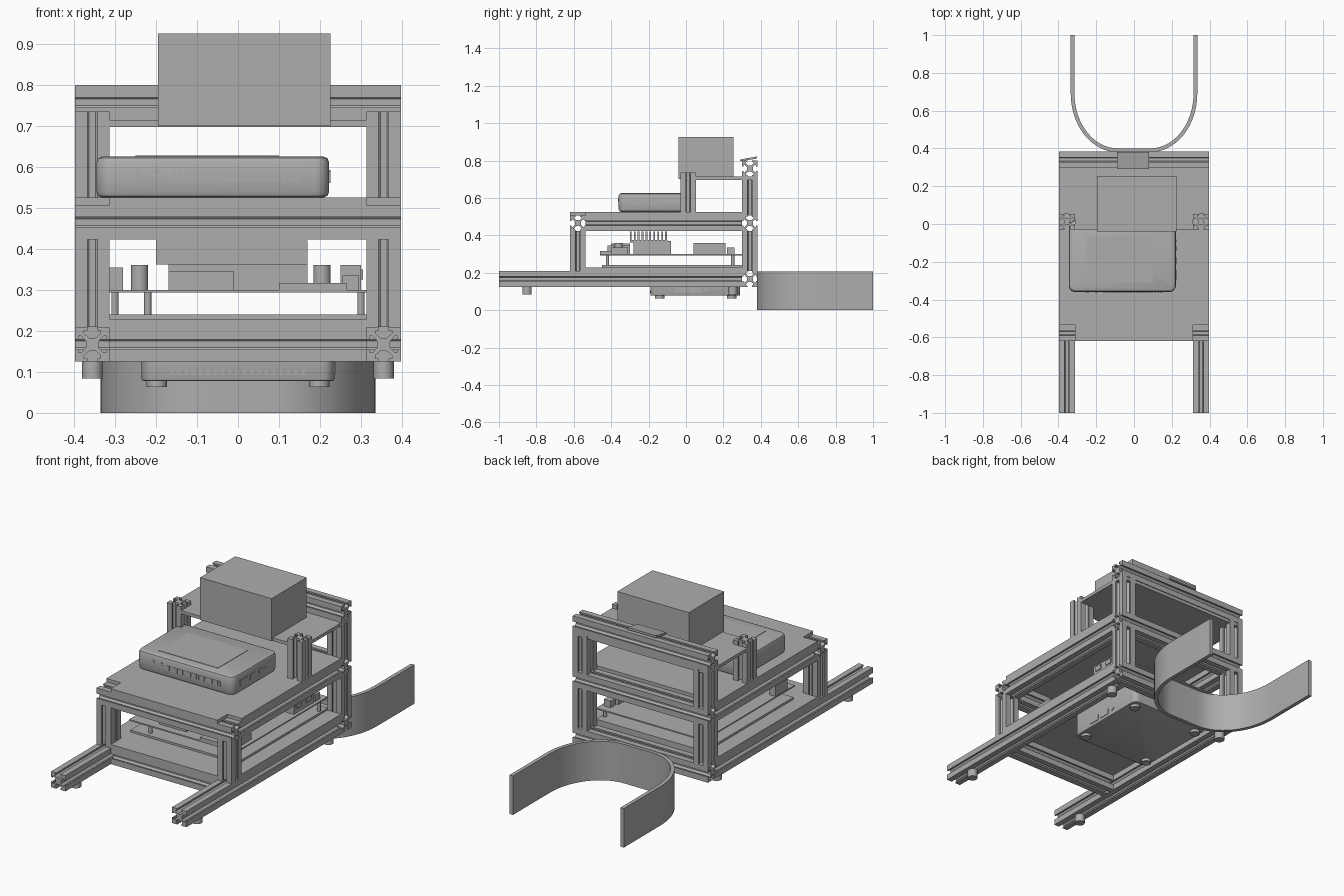
import bpy, bmesh, math
from mathutils import Matrix, Vector

if "Cube" in bpy.data.objects:
    bpy.data.objects.remove(bpy.data.objects["Cube"])

grey = bpy.data.materials.new("mid_grey")
grey.use_nodes = True
COLOUR = (0.42, 0.42, 0.42, 1)
grey.diffuse_color = COLOUR
grey.node_tree.nodes["Principled BSDF"].inputs["Base Color"].default_value = COLOUR


def finish(name, bm, smooth=False):
    bmesh.ops.recalc_face_normals(bm, faces=bm.faces)
    mesh = bpy.data.meshes.new(name)
    bm.to_mesh(mesh)
    bm.free()
    mesh.materials.append(grey)
    ob = bpy.data.objects.new(name, mesh)
    bpy.context.collection.objects.link(ob)
    if smooth:
        bpy.ops.object.select_all(action='DESELECT')
        ob.select_set(True)
        bpy.context.view_layer.objects.active = ob
        bpy.ops.object.shade_smooth_by_angle(angle=math.radians(35))
    return ob


def prism(name, points, length, matrix, smooth=False):
    """Extrude a closed 2D outline along its local z."""
    bm = bmesh.new()
    face = bm.faces.new([bm.verts.new((u, v, 0)) for u, v in points])
    ext = bmesh.ops.extrude_face_region(bm, geom=[face])
    moved = [g for g in ext["geom"] if isinstance(g, bmesh.types.BMVert)]
    bmesh.ops.translate(bm, verts=moved, vec=(0, 0, length))
    bm.transform(matrix)
    return finish(name, bm, smooth)


def box(name, xs, ys, zs):
    pts = [(xs[0], ys[0]), (xs[1], ys[0]), (xs[1], ys[1]), (xs[0], ys[1])]
    return prism(name, pts, zs[1] - zs[0], Matrix.Translation((0, 0, zs[0])))


def cylinder(name, centre, radius, length, axis='Z', sides=24):
    bm = bmesh.new()
    bmesh.ops.create_cone(bm, cap_ends=True, segments=sides, radius1=radius,
                          radius2=radius, depth=length)
    turn = {'X': Matrix.Rotation(math.pi / 2, 4, 'Y'),
            'Y': Matrix.Rotation(math.pi / 2, 4, 'X'), 'Z': Matrix()}[axis]
    bm.transform(Matrix.Translation(centre) @ turn)
    return finish(name, bm, True)


def case(name, xs, ys, zs, corner, edge):
    """Box with rounded upright corners and softened rims."""
    bm = bmesh.new()
    bmesh.ops.create_cube(bm, size=1)
    size = Vector((xs[1] - xs[0], ys[1] - ys[0], zs[1] - zs[0]))
    mid = Vector((sum(xs), sum(ys), sum(zs))) / 2
    bm.transform(Matrix.Translation(mid) @ Matrix.Diagonal((*size, 1)))
    upright = [e for e in bm.edges
               if abs(e.verts[0].co.z - e.verts[1].co.z) > 0.01]
    bmesh.ops.bevel(bm, geom=upright, offset=corner, segments=6, profile=0.5,
                    affect='EDGES')
    rims = [e for e in bm.edges if abs(e.verts[0].co.z - e.verts[1].co.z) < 1e-4]
    bmesh.ops.bevel(bm, geom=rims, offset=edge, segments=2, profile=0.5,
                    affect='EDGES')
    return finish(name, bm, True)


# Slotted rail profile: one quarter outline turned four times
H = 0.042
half = [(0.016, 0.008), (0.027, 0.02), (0.034, 0.02), (0.034, 0.012), (H, 0.012)]
quarter = half + [(H, H)] + [(v, u) for u, v in reversed(half)]
profile = []
for k in range(4):
    c, s = round(math.cos(k * math.pi / 2)), round(math.sin(k * math.pi / 2))
    profile += [(c * u - s * v, s * u + c * v) for u, v in quarter]


def rail(name, start, axis, length):
    direction = {'X': Vector((1, 0, 0)), 'Y': Vector((0, 1, 0)),
                 'Z': Vector((0, 0, 1))}[axis]
    turn = Vector((0, 0, 1)).rotation_difference(direction).to_matrix().to_4x4()
    return prism(name, profile, length, Matrix.Translation(start) @ turn)


W = 0.397               # half width of the frame
RX = W - H              # rail centre in x
BACK, FRONT = 0.341, -0.578
LOW, MID, TOP = 0.167, 0.465, 0.757

# Cross rails
for label, z in (("lower", LOW), ("middle", MID), ("upper", TOP)):
    rail(label + "_back_rail", (-W, BACK, z), 'X', 2 * W)
rail("middle_front_rail", (-W, FRONT, MID), 'X', 2 * W)
rail("lower_front_rail", (-W + 2 * H, FRONT, LOW), 'X', 2 * W - 4 * H)

# Side rails, posts and feet
for side, sx in (("left", 1), ("right", -1)):
    x = sx * RX
    rail(side + "_base_rail", (x, -1, LOW), 'Y', 1 + BACK - H)
    rail(side + "_middle_rail", (x, FRONT + H, MID), 'Y', BACK - FRONT - 2 * H)
    rail(side + "_front_post", (x, FRONT, LOW + H), 'Z', MID - LOW - 2 * H)
    rail(side + "_back_post", (x, BACK, LOW + H), 'Z', MID - LOW - 2 * H)
    rail(side + "_upper_back_post", (x, BACK, MID + H), 'Z', TOP - MID - 2 * H)
    rail(side + "_shelf_post", (x, 0.012, MID + H), 'Z', 0.228)
    for y in (-0.85, 0.25):
        cylinder(side + "_foot", (x, y, 0.105), 0.025, 0.042)


# Plates with front corners notched for the posts
def notched_plate(name, y0, y1, z0, z1):
    n, m = W - 2 * H, y0 + 2 * H
    pts = [(-n, y0), (n, y0), (n, m), (W, m), (W, y1), (-W, y1), (-W, m), (-n, m)]
    prism(name, pts, z1 - z0, Matrix.Translation((0, 0, z0)))


notched_plate("base_plate", -0.62, 0.3, 0.209, 0.229)
notched_plate("middle_plate", -0.62, 0.3, 0.507, 0.525)
notched_plate("top_shelf", -0.03, 0.38, 0.697, 0.714)
box("storage_box", (-0.195, 0.225), (-0.04, 0.255), (0.7, 0.925))

# Tilted sensor tab on the upper rail
prism("sensor_tab", [(0.29, 0.797), (0.38, 0.81), (0.38, 0.822), (0.29, 0.805)],
      0.17, Matrix(((0, 0, 1, -0.09), (1, 0, 0, 0), (0, 1, 0, 0), (0, 0, 0, 1))))

# Curved bumper strip
def bumper_side(offset):
    pts = [(0.335 - offset, 1.0)]
    for k in range(17):
        a = k / 16 * math.pi / 2
        pts.append((0.085 + (0.25 - offset) * math.cos(a),
                    0.69 - (0.31 - offset) * math.sin(a)))
    return pts + [(-x, y) for x, y in reversed(pts)]


prism("bumper", bumper_side(0) + bumper_side(0.02)[::-1], 0.207, Matrix(), True)

# Upper computer with vents, buttons and ports
case("upper_computer", (-0.345, 0.222), (-0.36, 0.02), (0.525, 0.625), 0.035, 0.014)
box("upper_lid_panel", (-0.25, 0.1), (-0.31, -0.06), (0.624, 0.627))
for i in range(20):
    x = -0.157 + i * 0.0158
    box("upper_vent", (x - 0.006, x + 0.006), (-0.362, -0.355), (0.563, 0.588))
for x in (-0.245, -0.198):
    cylinder("front_button", (x, -0.36, 0.588), 0.008, 0.006, 'Y', 16)
for y0, y1 in ((-0.3, -0.24), (-0.215, -0.175)):
    box("upper_port", (0.218, 0.225), (y0, y1), (0.56, 0.59))
for y, r in ((-0.13, 0.014), (-0.09, 0.008)):
    cylinder("upper_jack", (0.222, y, 0.578), r, 0.006, 'X', 16)

# Lower computer hung under the base plate
case("lower_computer", (-0.235, 0.235), (-0.19, 0.29), (0.078, 0.209), 0.03, 0.005)
for i in range(19):
    cylinder("lower_vent", (-0.162 + i * 0.0178, -0.19, 0.098), 0.006, 0.006, 'Y', 10)
for y0 in (-0.06, 0.02):
    box("lower_port", (0.23, 0.238), (y0, y0 + 0.06), (0.095, 0.123))
cylinder("lower_jack", (0.235, 0.11, 0.112), 0.011, 0.006, 'X', 16)
for x in (-0.198, 0.198):
    for y in (-0.14, 0.245):
        cylinder("computer_foot", (x, y, 0.071), 0.025, 0.016)

# Circuit board on standoffs
box("board_tray", (-0.317, 0.317), (-0.45, 0.3), (0.229, 0.24))
box("circuit_board", (-0.317, 0.317), (-0.46, 0.3), (0.293, 0.3))
for x, y in ((-0.22, -0.42), (-0.3, 0.25), (0.3, -0.42), (0.3, 0.25)):
    cylinder("standoff", (x, y, 0.267), 0.009, 0.054, sides=12)

# Board components
box("processor_block", (-0.17, 0.17), (-0.28, -0.08), (0.3, 0.37))
box("memory_block", (-0.17, -0.01), (-0.42, -0.3), (0.3, 0.345))
box("side_connector", (0.1, 0.265), (-0.46, -0.37), (0.3, 0.317))
box("right_connector", (-0.315, -0.28), (-0.4, -0.3), (0.3, 0.355))
box("left_connector", (0.255, 0.295), (-0.4, -0.31), (0.3, 0.335))
box("socket_block", (0.25, 0.3), (0.04, 0.21), (0.3, 0.36))
box("power_block", (0.26, 0.3), (0.22, 0.26), (0.3, 0.335))
for x in (-0.24, 0.205):
    cylinder("capacitor", (x, -0.36, 0.33), 0.021, 0.06)
for y in (0.08, 0.16):
    box("socket_face", (0.298, 0.305), (y - 0.02, y + 0.02), (0.325, 0.35))

# Heat sink fins
box("heat_sink_base", (-0.2, 0.17), (-0.3, -0.1), (0.362, 0.375))
for i in range(10):
    y = -0.3 + i * 0.021
    box("heat_sink_fin", (-0.2, 0.17), (y, y + 0.009), (0.37, 0.42))
